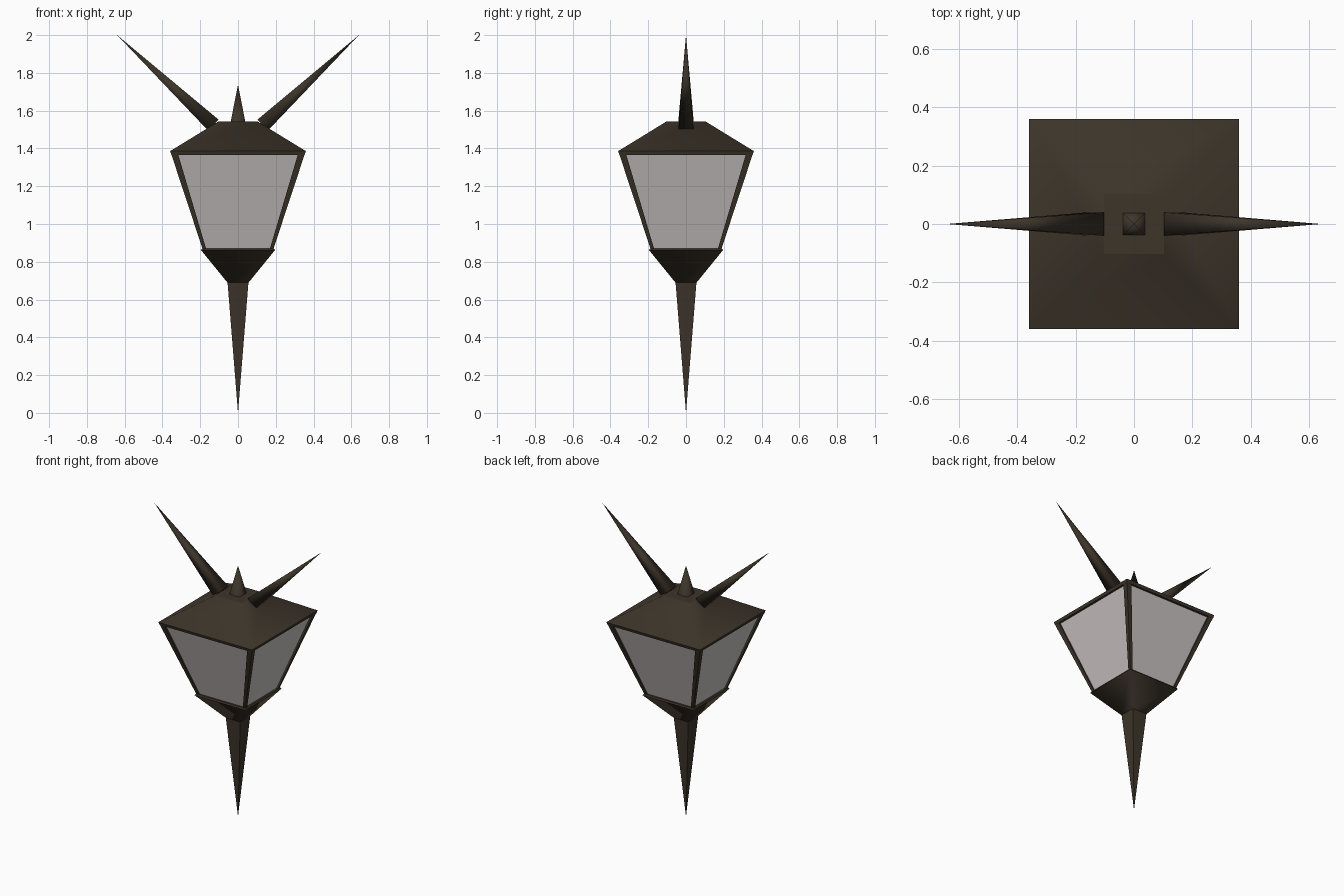
import bpy, bmesh
from mathutils import Vector

if "Cube" in bpy.data.objects:
    bpy.data.objects.remove(bpy.data.objects["Cube"])


def material(name, rgb):
    m = bpy.data.materials.new(name)
    m.diffuse_color = (*rgb, 1.0)
    m.use_nodes = True
    m.node_tree.nodes["Principled BSDF"].inputs["Base Color"].default_value = m.diffuse_color
    return m


METAL = material("dark bronze metal", (0.046, 0.035, 0.023))
GLASS = material("pale glass", (0.60, 0.555, 0.555))


def loft(name, rings, mat, smooth=False, caps=True):
    """Skin four-sided rings of points; a ring of one point is a tip."""
    bm = bmesh.new()
    loops = [[bm.verts.new(p) for p in r] for r in rings]
    for a, b in zip(loops, loops[1:]):
        for i in range(4):
            j = (i + 1) % 4
            if len(b) == 1:
                bm.faces.new((a[i], a[j], b[0]))
            else:
                bm.faces.new((a[i], a[j], b[j], b[i]))
    if caps:
        for r in (loops[0], loops[-1]):
            if len(r) == 4:
                bm.faces.new(r)
    bmesh.ops.recalc_face_normals(bm, faces=bm.faces[:])
    for f in bm.faces:
        f.smooth = smooth
    me = bpy.data.meshes.new(name)
    bm.to_mesh(me)
    bm.free()
    me.materials.append(mat)
    ob = bpy.data.objects.new(name, me)
    bpy.context.collection.objects.link(ob)
    return ob


def square(z, h):
    return [(-h, -h, z), (h, -h, z), (h, h, z), (-h, h, z)]


def post_ring(z, outer, inner, sx, sy):
    return [(sx * a, sy * b, z) for a, b in
            ((inner, inner), (outer, inner), (outer, outer), (inner, outer))]


# Lower spike and funnel-shaped base
loft("lower_spike", [square(0.70, 0.056), [(0, 0, 0)]], METAL)
loft("base_funnel", [square(0.69, 0.056), square(0.862, 0.196)], METAL, smooth=True, caps=False)
loft("base_lip", [square(0.862, 0.196), square(0.870, 0.190)], METAL)

# Glass body, slightly recessed behind the corner posts
loft("glass_panes", [square(0.868, 0.176), square(1.372, 0.341)], GLASS, caps=False)

# Tapered corner posts
for sx in (-1, 1):
    for sy in (-1, 1):
        side = ("left" if sx < 0 else "right") + ("_front" if sy < 0 else "_back")
        loft("corner_post_" + side,
             [post_ring(0.866, 0.187, 0.168, sx, sy),
              post_ring(1.372, 0.354, 0.318, sx, sy)], METAL)

# Roof rim and sloped roof
loft("roof_rim", [square(1.366, 0.353), square(1.386, 0.359)], METAL)
roof = loft("roof", [square(1.386, 0.359), square(1.543, 0.103)], METAL, smooth=True, caps=False)
loft("roof_cap", [square(1.535, 0.103), square(1.543, 0.103)], METAL)

# Short centre spike
loft("centre_spike", [square(1.54, 0.039), [(0, 0, 1.738)]], METAL, smooth=True, caps=False)

# Long slanted side spikes
for s, side in ((-1, "left"), (1, "right")):
    base, tip = Vector((s * 0.13, 0, 1.523)), Vector((s * 0.64, 0, 2.0))
    d = (tip - base).normalized()
    u = Vector((0, 1, 0)) * 0.04
    v = d.cross(Vector((0, 1, 0))) * 0.04
    ring = [base - u - v, base + u - v, base + u + v, base - u + v]
    loft("side_spike_" + side, [ring, [tip]], METAL, smooth=True)
